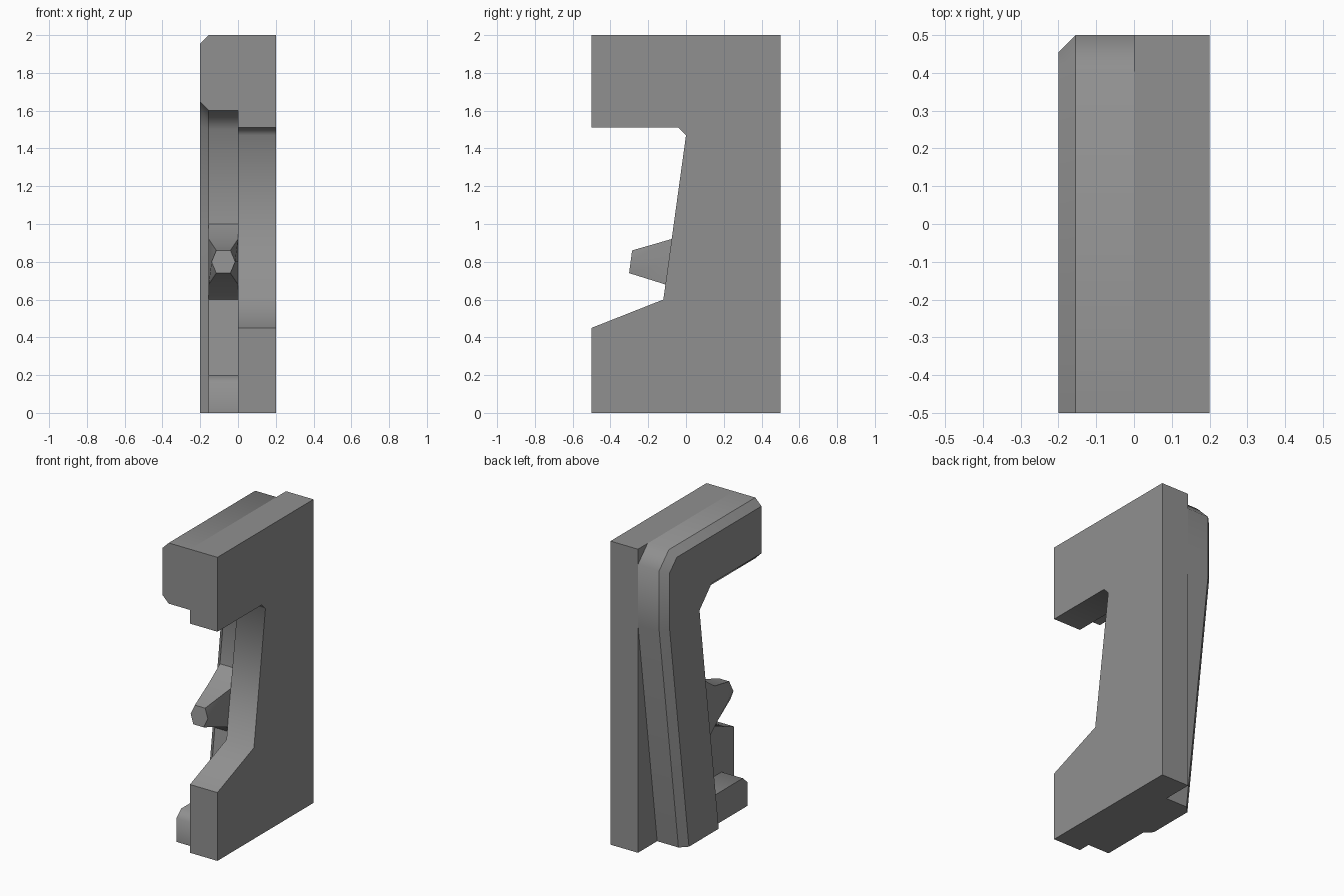
import bpy, bmesh, math

if "Cube" in bpy.data.objects:
    bpy.data.objects.remove(bpy.data.objects["Cube"])

grey = bpy.data.materials.new("plain grey")
grey.diffuse_color = (0.28, 0.28, 0.28, 1)
grey.use_nodes = True
grey.node_tree.nodes["Principled BSDF"].inputs["Base Color"].default_value = grey.diffuse_color


def loft(name, rings, cap_start=True, sharp_x=()):
    """Skin a list of equal-length point rings into one object."""
    bm = bmesh.new()
    loops = [[bm.verts.new(p) for p in ring] for ring in rings]
    n = len(loops[0])
    for a, b in zip(loops, loops[1:]):
        for i in range(n):
            j = (i + 1) % n
            bm.faces.new((a[i], a[j], b[j], b[i]))
    if cap_start:
        bm.faces.new(loops[0][::-1])
    bm.faces.new(loops[-1])
    bmesh.ops.recalc_face_normals(bm, faces=bm.faces)
    # keep the rim of a chamfer crisp
    for e in bm.edges:
        if any(all(abs(v.co.x - x) < 1e-4 for v in e.verts) for x in sharp_x):
            e.smooth = False
    mesh = bpy.data.meshes.new(name)
    bm.to_mesh(mesh)
    bm.free()
    mesh.materials.append(grey)
    obj = bpy.data.objects.new(name, mesh)
    bpy.context.collection.objects.link(obj)
    bpy.ops.object.select_all(action='DESELECT')
    obj.select_set(True)
    bpy.context.view_layer.objects.active = obj
    bpy.ops.object.shade_smooth_by_angle(angle=math.radians(62))
    return obj


def at_x(x, profile):
    return [(x, y, z) for y, z in profile]


def lean(z):
    """Front surface of the leaning inner frame."""
    return -0.1 + z / 7.5


# Side plate: C-shaped slab
plate = [(-0.5, 0), (0.5, 0), (0.5, 2), (-0.5, 2), (-0.5, 1.51),
         (-0.04, 1.51), (0, 1.47), (-0.12, 0.6), (-0.5, 0.45)]
loft("side_plate", [at_x(0.2, plate), at_x(0, plate)])

# Inner frame: leaning hook with a chamfered outer rim
W, C = -0.155, 0.045
stops = (0.2, 0.6, 1.0)
frame = [(-0.5, 2), (0.4, 2), (0.5, 1.9), (0.5, 1.5), (0.3, 0), (lean(0), 0)]
frame += [(lean(z), z) for z in stops]
frame += [(0.1, 1.5), (0, 1.6), (-0.5, 1.6)]
rim = [(-0.5, 2 - C), (0.381, 2 - C), (0.5 - C, 1.881), (0.5 - C, 1.5),
       (0.3 - C, 0), (lean(0) + C, 0)]
rim += [(lean(z) + C, z) for z in stops]
rim += [(0.1 + C, 1.515), (0.019, 1.6 + C), (-0.5, 1.6 + C)]
loft("inner_frame", [at_x(0, frame), at_x(W, frame), at_x(-0.2, rim)],
     sharp_x=(W, -0.2))


# Peg: stepped block tapering to a six-sided tip
def peg_ring(half_z, half_x, half_mid, out):
    c = W / 2
    pts = [(-half_x, -1), (-half_mid, 0), (-half_x, 1),
           (half_x, 1), (half_mid, 0), (half_x, -1)]
    return [(c + x, lean(0.8 + s * half_z) - out, 0.8 + s * half_z) for x, s in pts]


half = -W / 2
loft("peg", [peg_ring(0.2, half, half, 0),
             peg_ring(0.12, half, half, 0.1),
             peg_ring(0.06, 0.0375, 0.0625, 0.3)], cap_start=False)

# Toe: low foot reaching forward from the frame
toe = [(0, 0), (0, 0.2), (-0.37, 0.2), (-0.42, 0.155), (-0.42, 0)]
loft("toe", [at_x(0, toe), at_x(W, toe)])
